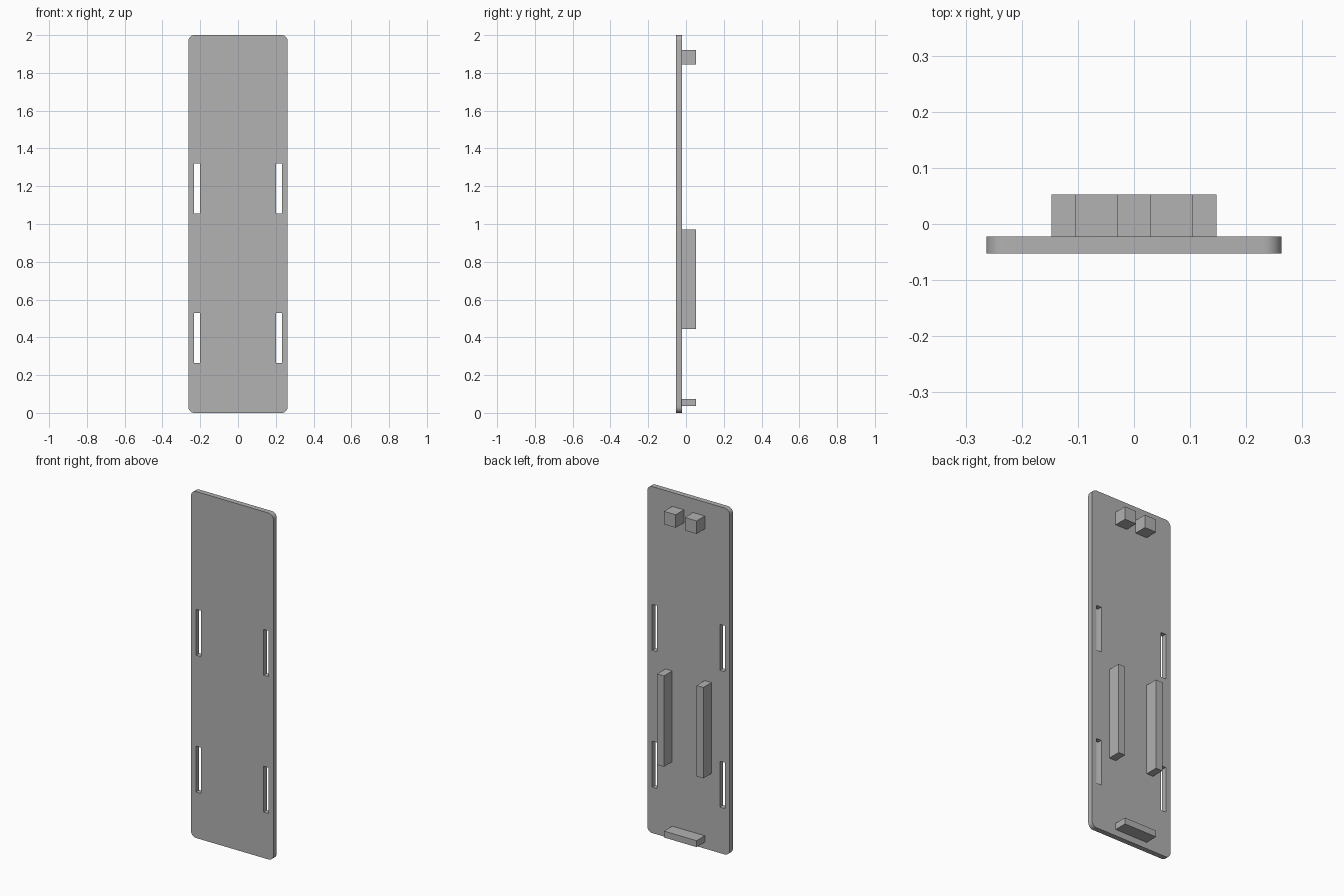
import bpy
import bmesh
from math import cos, sin, pi, radians
from mathutils import Matrix

old = bpy.data.objects.get("Cube")
if old:
    bpy.data.objects.remove(old, do_unlink=True)

HALF_W, HEIGHT, RADIUS = 0.263, 2.0, 0.032
FRONT, BACK, TIP = -0.0525, -0.0225, 0.0525   # depth levels along y

grey = bpy.data.materials.new("plain grey")
colour = (0.445, 0.445, 0.445, 1)
grey.diffuse_color = colour
grey.use_nodes = True
grey.node_tree.nodes["Principled BSDF"].inputs["Base Color"].default_value = colour


def add_loop(curve, points):
    spline = curve.splines.new("POLY")
    spline.points.add(len(points) - 1)
    for p, (x, z) in zip(spline.points, points):
        p.co = (x, z, 0, 1)
    spline.use_cyclic_u = True


def rectangle(x0, x1, z0, z1):
    return [(x0, z0), (x1, z0), (x1, z1), (x0, z1)]


def rounded_rectangle(half, height, r, steps=8):
    centres = [(half - r, height - r), (r - half, height - r),
               (r - half, r), (half - r, r)]
    return [(cx + r * cos((i + k / steps) * pi / 2),
             cz + r * sin((i + k / steps) * pi / 2))
            for i, (cx, cz) in enumerate(centres) for k in range(steps + 1)]


def block(name, x0, x1, z0, z1):
    bm = bmesh.new()
    size = Matrix.Diagonal((x1 - x0, TIP - BACK, z1 - z0, 1))
    place = Matrix.Translation(((x0 + x1) / 2, (BACK + TIP) / 2, (z0 + z1) / 2))
    bmesh.ops.create_cube(bm, size=1, matrix=place @ size)
    mesh = bpy.data.meshes.new(name)
    bm.to_mesh(mesh)
    bm.free()
    mesh.materials.append(grey)
    bpy.context.collection.objects.link(bpy.data.objects.new(name, mesh))


# Rounded plate with four slots, extruded from a flat outline
outline = bpy.data.curves.new("plate", "CURVE")
outline.dimensions = "2D"
outline.fill_mode = "BOTH"
outline.extrude = (BACK - FRONT) / 2
add_loop(outline, rounded_rectangle(HALF_W, HEIGHT, RADIUS))
for z0, z1 in ((0.265, 0.53), (1.055, 1.32)):
    for x0, x1 in ((-0.232, -0.2), (0.2, 0.232)):
        add_loop(outline, rectangle(x0, x1, z0, z1))
plate = bpy.data.objects.new("plate", outline)
bpy.context.collection.objects.link(plate)
bpy.ops.object.select_all(action="DESELECT")
plate.select_set(True)
bpy.context.view_layer.objects.active = plate
bpy.ops.object.convert(target="MESH")
plate = bpy.context.object

# Stand the plate upright and weld its rim to its faces
bm = bmesh.new()
bm.from_mesh(plate.data)
stand = Matrix.Translation((0, (FRONT + BACK) / 2, 0)) @ Matrix.Rotation(pi / 2, 4, "X")
bm.transform(stand)
bmesh.ops.remove_doubles(bm, verts=bm.verts, dist=0.0001)
bmesh.ops.recalc_face_normals(bm, faces=bm.faces)
bm.to_mesh(plate.data)
bm.free()
plate.data.materials.clear()
plate.data.materials.append(grey)
bpy.ops.object.shade_smooth_by_angle(angle=radians(30))

# Raised rails, top blocks and bottom ledge on the back
for side, s in (("left", 1), ("right", -1)):
    block(side + "_rail", *sorted((s * 0.104, s * 0.147)), 0.445, 0.97)
    block(side + "_top_block", *sorted((s * 0.029, s * 0.104)), 1.845, 1.92)
block("bottom_ledge", -0.104, 0.104, 0.037, 0.074)
